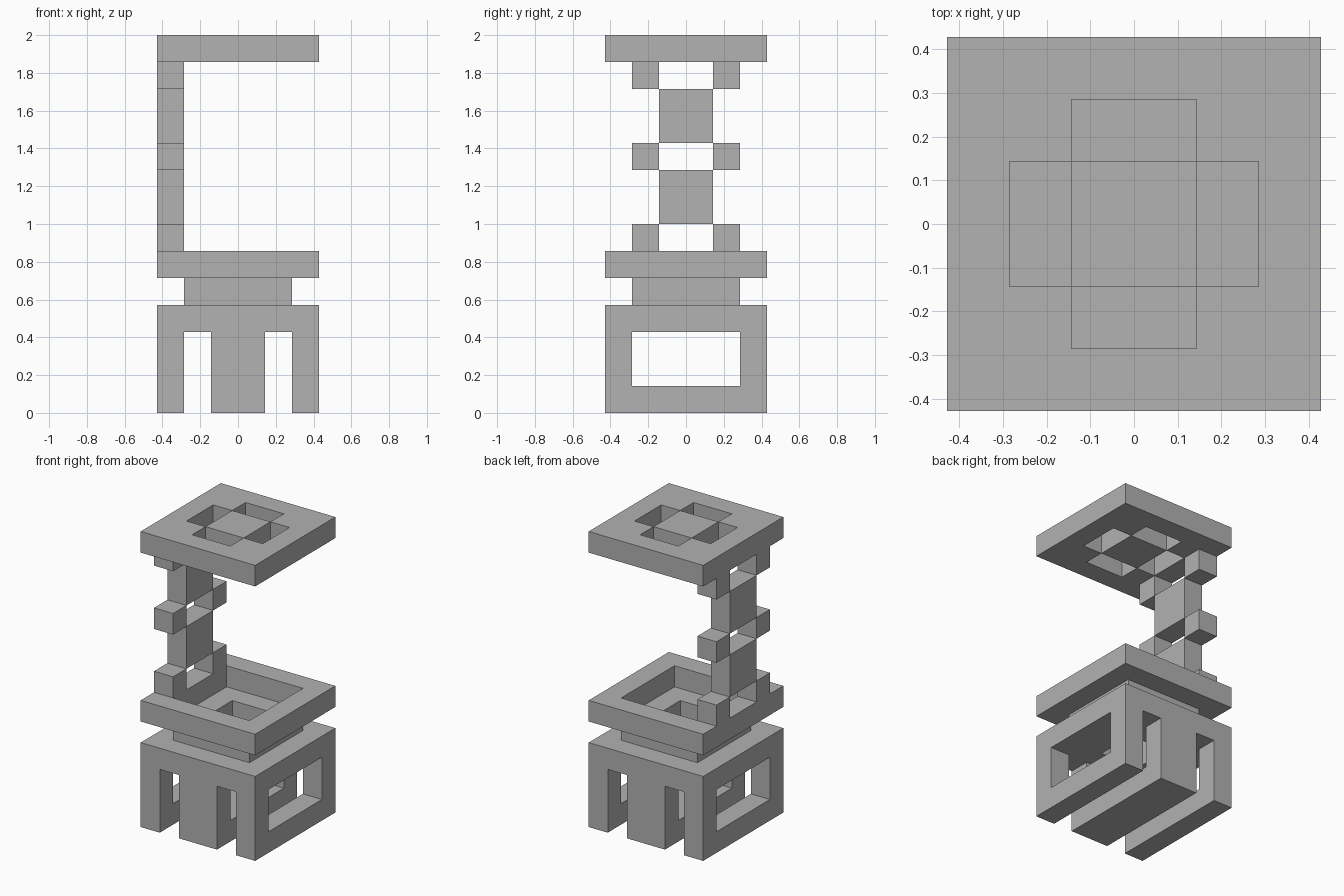
import bpy, bmesh, math
from itertools import product
from mathutils import Vector

U = 1 / 7  # one block

start_cube = bpy.data.objects.get("Cube")
if start_cube:
    bpy.data.objects.remove(start_cube, do_unlink=True)

GREY = (0.445, 0.445, 0.445, 1)
mat = bpy.data.materials.new("plain grey")
mat.use_nodes = True
mat.diffuse_color = GREY
mat.node_tree.nodes["Principled BSDF"].inputs["Base Color"].default_value = GREY


def cells(box):
    """Unit blocks inside a box given as (x0, x1, y0, y1, z0, z1)."""
    x0, x1, y0, y1, z0, z1 = box
    return set(product(range(x0, x1), range(y0, y1), range(z0, z1)))


def square(half, z0, z1):
    """Centred square block."""
    return (-half, half, -half, half, z0, z1)


def part(name, solids, cuts=()):
    """Join solid boxes, remove cut boxes and keep only the outer skin."""
    filled = set().union(*map(cells, solids)).difference(*map(cells, cuts))
    bm = bmesh.new()
    verts = {}

    def vert(p):
        key = tuple(round(c) for c in p)
        if key not in verts:
            verts[key] = bm.verts.new(Vector(key) * U)
        return verts[key]

    for cell in filled:
        for axis, side in product(range(3), (0, 1)):
            step = [0, 0, 0]
            step[axis] = 2 * side - 1
            if tuple(c + s for c, s in zip(cell, step)) in filled:
                continue
            corner, a, b = Vector(cell), Vector((0, 0, 0)), Vector((0, 0, 0))
            corner[axis] += side
            a[(axis + 1) % 3] = 1
            b[(axis + 2) % 3] = 1
            if not side:
                a, b = b, a
            bm.faces.new([vert(p) for p in (corner, corner + a, corner + a + b, corner + b)])
    # merge the flat block faces into large ones
    bmesh.ops.dissolve_limit(bm, angle_limit=math.radians(1),
                             verts=bm.verts[:], edges=bm.edges[:])
    mesh = bpy.data.meshes.new(name)
    bm.to_mesh(mesh)
    bm.free()
    mesh.materials.append(mat)
    obj = bpy.data.objects.new(name, mesh)
    bpy.context.collection.objects.link(obj)
    return obj


# base: hollow box with side windows and two slots running front to back
part("base", [square(3, 0, 4)],
     [(-3, 3, -2, 2, 1, 3), (-2, -1, -3, 3, 0, 3), (1, 2, -3, 3, 0, 3), square(1, 3, 4)])

# neck and tray: two stepped square rings
part("neck", [square(2, 4, 5)], [square(1, 4, 5)])
part("tray", [square(3, 5, 6)], [square(2, 5, 6)])

# column: pairs of small blocks alternating with tall middle blocks
for i, z in enumerate((6, 9, 12)):
    for label, y in (("front", -2), ("back", 1)):
        part(f"column_{label}_block_{i + 1}", [(-3, -2, y, y + 1, z, z + 1)])
for i, z in enumerate((7, 10)):
    part(f"column_middle_block_{i + 1}", [(-3, -2, -1, 1, z, z + 2)])

# canopy: slab with four slots around its centre
part("canopy", [square(3, 13, 14)],
     [(-1, 1, 1, 2, 13, 14), (-1, 1, -2, -1, 13, 14),
      (1, 2, -1, 1, 13, 14), (-2, -1, -1, 1, 13, 14)])
